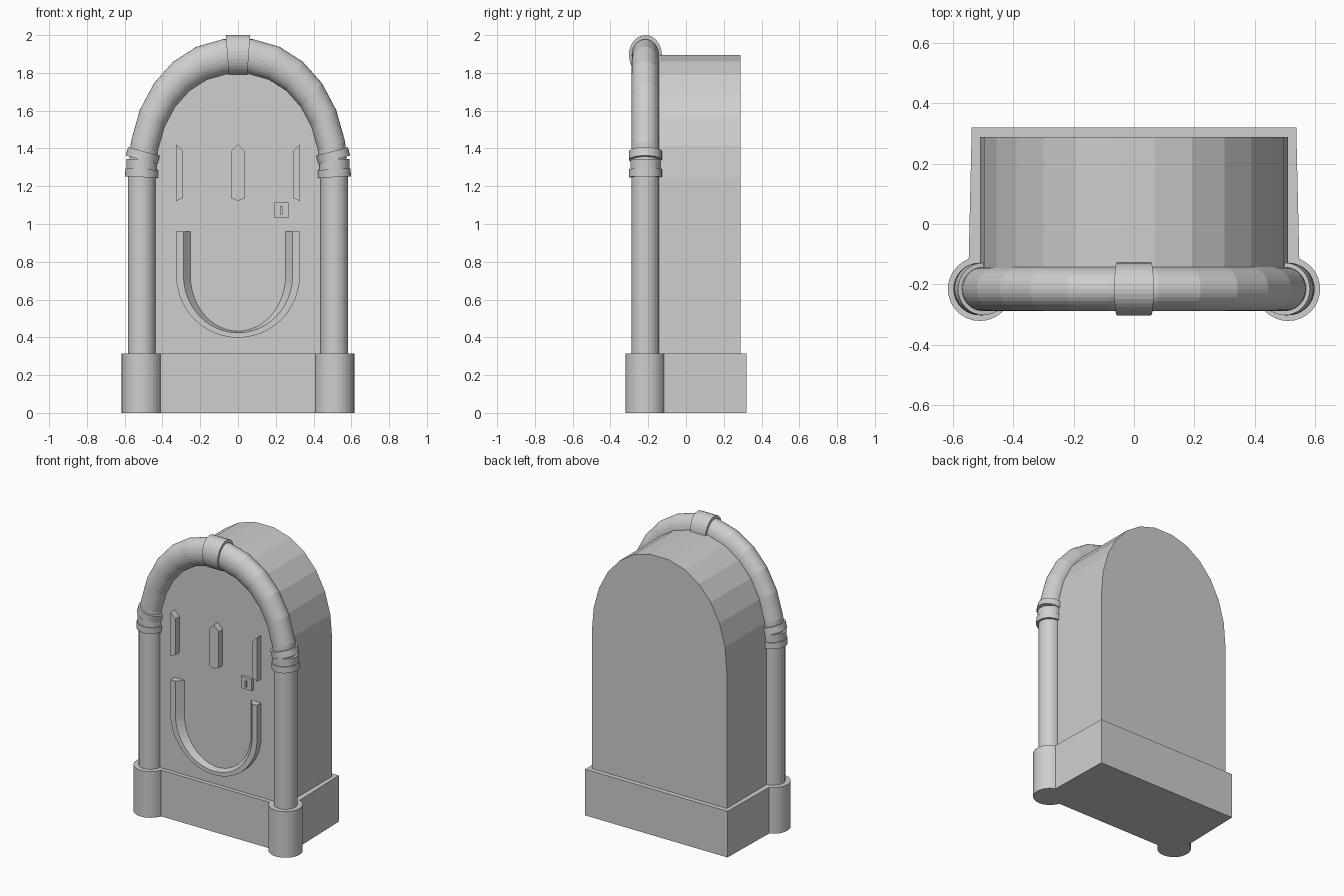
import bpy, bmesh, math
from mathutils import Matrix, Vector

if "Cube" in bpy.data.objects:
    bpy.data.objects.remove(bpy.data.objects["Cube"])

GREY = (0.62, 0.62, 0.62, 1)
grey = bpy.data.materials.new("light grey")
grey.use_nodes = True
grey.diffuse_color = GREY
grey.node_tree.nodes["Principled BSDF"].inputs["Base Color"].default_value = GREY

SEGS = 13            # facets along the arch
SIDES = 32           # facets around the tubes
COL_X, COL_Y = 0.51, -0.215
ARCH_Z, STRETCH = 1.243, 1.27
BODY_FRONT, BODY_BACK = -0.218, 0.288
BASE_TOP = 0.315


def finish(name, bm):
    bmesh.ops.recalc_face_normals(bm, faces=bm.faces)
    mesh = bpy.data.meshes.new(name)
    bm.to_mesh(mesh)
    bm.free()
    mesh.materials.append(grey)
    obj = bpy.data.objects.new(name, mesh)
    bpy.context.scene.collection.objects.link(obj)
    return obj


def cylinder(name, radius, depth, matrix):
    bm = bmesh.new()
    bmesh.ops.create_cone(bm, cap_ends=True, segments=SIDES, radius1=radius,
                          radius2=radius, depth=depth, matrix=matrix)
    return finish(name, bm)


def slab(name, outline, front, back):
    """Extrude an x-z outline from front to back."""
    bm = bmesh.new()
    face = bm.faces.new([bm.verts.new((x, front, z)) for x, z in outline])
    ext = bmesh.ops.extrude_face_region(bm, geom=[face])
    moved = [v for v in ext["geom"] if isinstance(v, bmesh.types.BMVert)]
    bmesh.ops.translate(bm, verts=moved, vec=(0, back - front, 0))
    return finish(name, bm)


def loft(name, sections):
    """Skin closed sections and cap both ends."""
    bm = bmesh.new()
    rings = [[bm.verts.new(p) for p in s] for s in sections]
    n = len(rings[0])
    for a, b in zip(rings, rings[1:]):
        for i in range(n):
            j = (i + 1) % n
            bm.faces.new((a[i], a[j], b[j], b[i]))
    bm.faces.new(rings[0])
    bm.faces.new(rings[-1])
    return finish(name, bm)


def full(v):
    """Round the shoulders of the arch out a little."""
    return math.copysign(abs(v) ** 0.94, v)


# Arched cabinet
angles = [math.pi * i / SEGS for i in range(SEGS + 1)]
arch = [(full(math.cos(a)), abs(full(math.sin(a)))) for a in angles]
body = [(0.51 * c, ARCH_Z + 0.657 * s) for c, s in arch]
slab("cabinet", body + [(-0.51, 0.2), (0.51, 0.2)], BODY_FRONT, BODY_BACK)

# Plinth, slightly wider at the front
plan = [(-0.55, -0.246), (0.55, -0.246), (0.537, 0.32), (-0.537, 0.32)]
loft("plinth", [[(x, y, z) for x, y in plan] for z in (0, BASE_TOP)])

# Columns, feet and collars
for side, s in (("left", 1), ("right", -1)):
    def at(z, x=COL_X):
        return Matrix.Translation((s * x, COL_Y, z))
    cylinder(side + "_foot", 0.106, BASE_TOP, at(BASE_TOP / 2))
    cylinder(side + "_column", 0.073, 1.05, at(ARCH_Z - 0.525))
    tilt = Matrix.Rotation(-s * math.radians(3), 4, "Y")
    cylinder(side + "_lower_collar", 0.087, 0.042, at(1.269) @ tilt)
    cylinder(side + "_middle_collar", 0.08, 0.06, at(1.315))
    tilt = Matrix.Rotation(-s * math.radians(15), 4, "Y")
    cylinder(side + "_upper_collar", 0.087, 0.046, at(1.362, 0.504) @ tilt)

# Arched tube
sections = []
for c, s in arch:
    ring = []
    for i in range(SIDES):
        t = math.tau * i / SIDES
        r = COL_X + 0.073 * math.cos(t)
        ring.append((r * c, COL_Y + 0.073 * math.sin(t), ARCH_Z + STRETCH * r * s))
    sections.append(ring)
loft("arch_tube", sections)

# Tapered clip at the crown of the tube
crown = []
for s in (-1, 1):
    ring = []
    for i in range(SIDES):
        t = math.tau * i / SIDES
        up = math.sin(t)
        ring.append((s * (0.057 + 0.008 * up), COL_Y + 0.087 * math.cos(t), 1.895 + 0.105 * up))
    crown.append(ring)
loft("crown_clip", crown)

# U-shaped trim with a chamfered inner edge
FRONT = BODY_FRONT - 0.044
IN = BODY_FRONT + 0.01


def u_point(rx, rz, y, a):
    return Vector((rx * math.cos(a), y, 0.727 - rz * math.sin(a)))


def u_section(a, lift=0):
    pts = [u_point(0.327, 0.329, IN, a), u_point(0.327, 0.329, FRONT, a),
           u_point(0.289, 0.303, FRONT, a), u_point(0.252, 0.294, BODY_FRONT, a),
           u_point(0.252, 0.294, IN, a)]
    return [p + Vector((0, 0, lift)) for p in pts]


curve = [u_section(math.pi * i / 24) for i in range(25)]
loft("u_trim", [u_section(0, 0.233)] + curve + [u_section(math.pi, 0.233)])

# Pointed trim bars
half = [(0, 1.122), (0.037, 1.138), (0.037, 1.385), (0, 1.422)]
slab("centre_bar", half + [(-x, z) for x, z in half[2:0:-1]], FRONT, IN)
for side, s in (("left", 1), ("right", -1)):
    slab(side + "_bar", [(s * (0.327 - x), z) for x, z in half], FRONT, IN)


# Coin plate with slot
def rect(x, z, w, h):
    return [(x - w, z - h), (x + w, z - h), (x + w, z + h), (x - w, z + h)]


slab("coin_plate", rect(0.229, 1.073, 0.039, 0.04), BODY_FRONT - 0.02, IN)
slab("coin_slot", rect(0.229, 1.073, 0.006, 0.022), BODY_FRONT - 0.029, IN)
